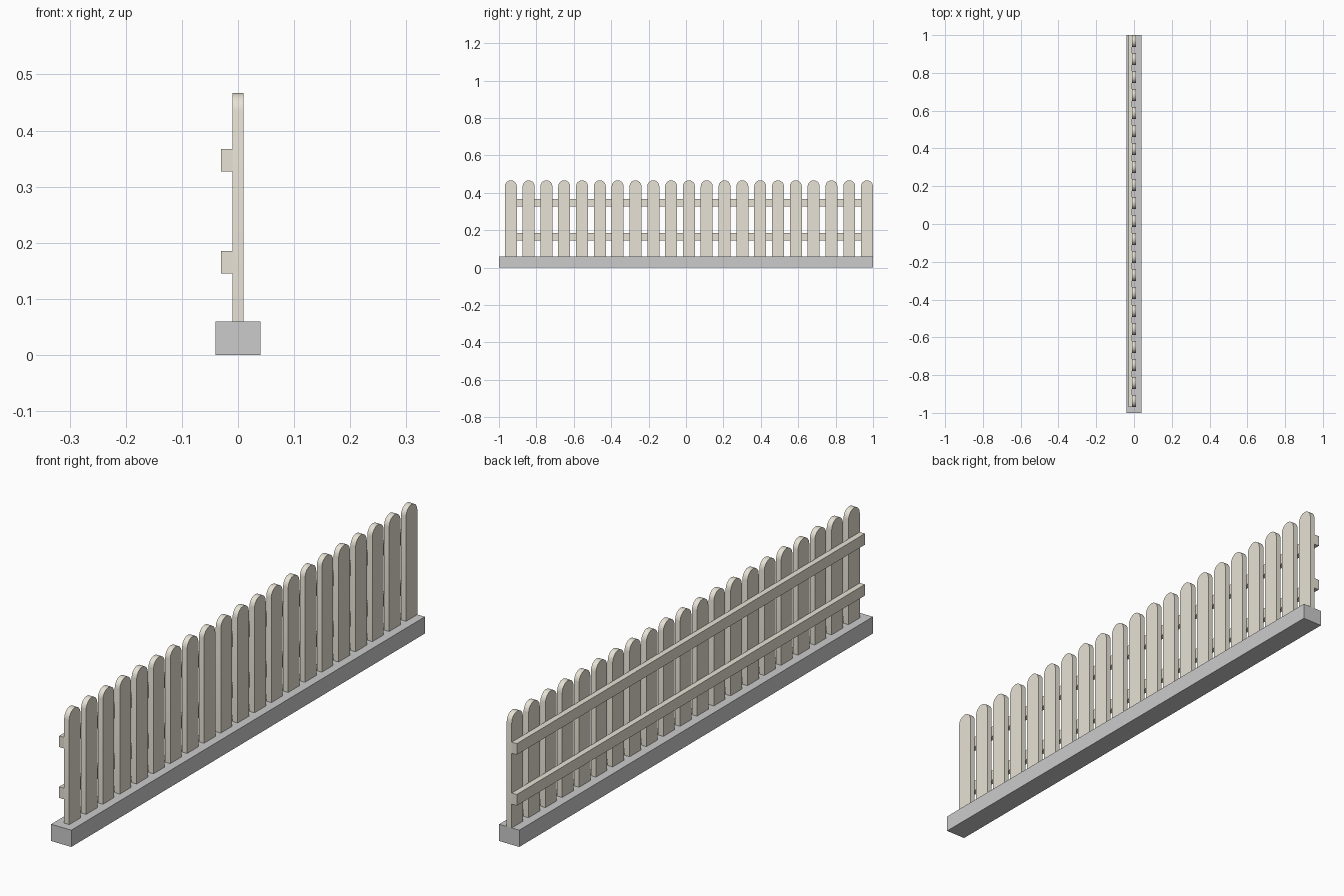
import bpy, bmesh, math

if "Cube" in bpy.data.objects:
    bpy.data.objects.remove(bpy.data.objects["Cube"])

wood = bpy.data.materials.new("cream_wood")
wood.diffuse_color = (0.80, 0.76, 0.66, 1)
wood.use_nodes = True
wood.node_tree.nodes["Principled BSDF"].inputs["Base Color"].default_value = wood.diffuse_color


def prism(name, profile, x0, x1, mat=None):
    """Extrude a (y, z) outline from x0 to x1."""
    bm = bmesh.new()
    face = bm.faces.new([bm.verts.new((x0, y, z)) for y, z in profile])
    ext = bmesh.ops.extrude_face_region(bm, geom=[face])
    moved = [v for v in ext["geom"] if isinstance(v, bmesh.types.BMVert)]
    bmesh.ops.translate(bm, verts=moved, vec=(x1 - x0, 0, 0))
    bmesh.ops.recalc_face_normals(bm, faces=bm.faces[:])
    mesh = bpy.data.meshes.new(name)
    bm.to_mesh(mesh)
    bm.free()
    obj = bpy.data.objects.new(name, mesh)
    bpy.context.collection.objects.link(obj)
    if mat:
        mesh.materials.append(mat)
    return obj


def box(name, x0, x1, y0, y1, z0, z1, mat=None):
    return prism(name, [(y0, z0), (y1, z0), (y1, z1), (y0, z1)], x0, x1, mat)


COUNT, HALF_W, BASE_H, TOP = 21, 0.032, 0.06, 0.467
STEP = 2 / COUNT
LAST = 1 - HALF_W
FIRST = LAST - STEP * (COUNT - 1)

# Stone kerb
box("base", -0.04, 0.04, -1, 1, 0, BASE_H)

# Two rails behind the pickets
for name, z in (("lower_rail", 0.145), ("upper_rail", 0.327)):
    box(name, -0.03, -0.01, FIRST - HALF_W, 1, z, z + 0.04, wood)

# Round-topped picket, repeated along the fence
SEGS = 8
outline = [(-HALF_W, BASE_H), (HALF_W, BASE_H)]
for i in range(SEGS + 1):
    a = math.pi * i / SEGS
    outline.append((HALF_W * math.cos(a), TOP - HALF_W + HALF_W * math.sin(a)))
pickets = prism("pickets", outline, -0.01, 0.01, wood)
pickets.location.y = FIRST
bpy.context.view_layer.objects.active = pickets
pickets.select_set(True)
bpy.ops.object.shade_smooth_by_angle(angle=math.radians(30))
array = pickets.modifiers.new("repeat", 'ARRAY')
array.count = COUNT
array.use_relative_offset = False
array.use_constant_offset = True
array.constant_offset_displace = (0, STEP, 0)
